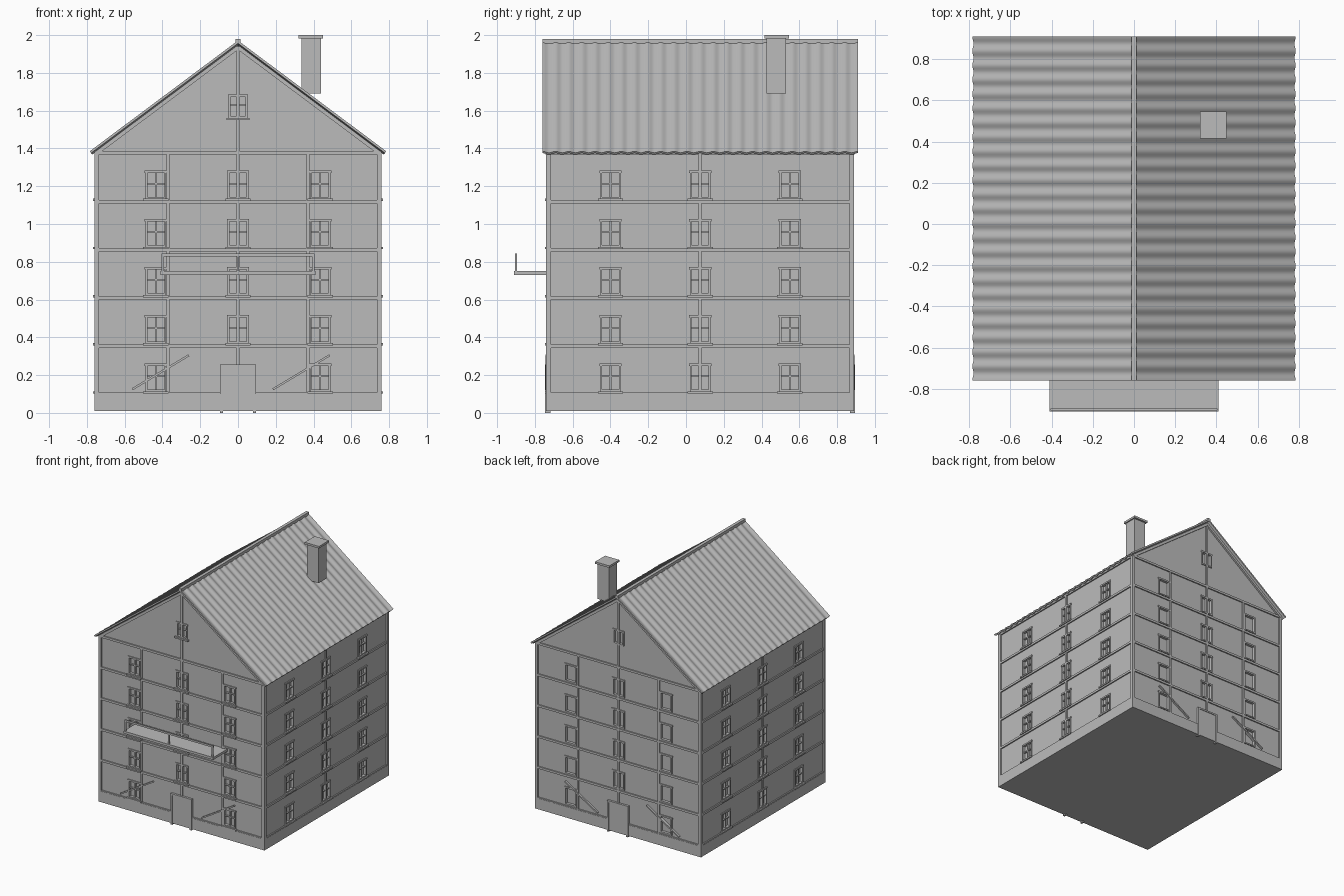
import bpy, bmesh, math
from mathutils import Vector, Matrix

if "Cube" in bpy.data.objects:
    bpy.data.objects.remove(bpy.data.objects["Cube"])

grey = bpy.data.materials.new("plain grey")
grey.diffuse_color = (0.5, 0.5, 0.5, 1)
grey.use_nodes = True
grey.node_tree.nodes["Principled BSDF"].inputs["Base Color"].default_value = grey.diffuse_color

# overall wall limits
X, Y0, Y1 = 0.76, -0.74, 0.89
YM = (Y0 + Y1) / 2
FLOORS = [0.10, 0.355, 0.61, 0.865, 1.12]
EAVE, RIDGE = 1.375, 1.965
SLOPE = math.atan2(RIDGE - EAVE, 0.79)


def add_box(bm, x0, x1, y0, y1, z0, z1):
    c = ((x0 + x1) / 2, (y0 + y1) / 2, (z0 + z1) / 2)
    s = (abs(x1 - x0), abs(y1 - y0), abs(z1 - z0), 1)
    bmesh.ops.create_cube(bm, size=1, matrix=Matrix.Translation(c) @ Matrix.Diagonal(s))


def finish(bm, name):
    bmesh.ops.recalc_face_normals(bm, faces=bm.faces)
    me = bpy.data.meshes.new(name)
    bm.to_mesh(me)
    bm.free()
    me.materials.append(grey)
    ob = bpy.data.objects.new(name, me)
    bpy.context.collection.objects.link(ob)
    return ob


def boxes(name, items):
    bm = bmesh.new()
    for b in items:
        add_box(bm, *b)
    return finish(bm, name)


def slanted(bm, a, b, width, y0, y1):
    """Bar between two (x, z) points, spanning y0 to y1."""
    a, b = Vector((a[0], 0, a[1])), Vector((b[0], 0, b[1]))
    d = b - a
    m = Matrix.Translation((a + b) / 2 + Vector((0, (y0 + y1) / 2, 0)))
    m = m @ Matrix.Rotation(-math.atan2(d.z, d.x), 4, 'Y')
    m = m @ Matrix.Diagonal((d.length, y1 - y0, width, 1))
    bmesh.ops.create_cube(bm, size=1, matrix=m)


# wall mapping: u along the wall, d outward from the wall surface, v up
def on_wall(side, u0, u1, d0, d1, z0, z1):
    if side == "front":
        return (u0, u1, Y0 + 0.012 - d1, Y0 + 0.012 - d0, z0, z1)
    if side == "back":
        return (u0, u1, Y1 - 0.012 + d0, Y1 - 0.012 + d1, z0, z1)
    if side == "right":
        return (X - 0.012 + d0, X - 0.012 + d1, u0, u1, z0, z1)
    return (-X + 0.012 - d1, -X + 0.012 - d0, u0, u1, z0, z1)


# house body with a gable profile
bm = bmesh.new()
w = X - 0.012
prof = [(-w, 0.05), (w, 0.05), (w, 1.385), (0, 1.942), (-w, 1.385)]
face = bm.faces.new([bm.verts.new((x, Y0 + 0.012, z)) for x, z in prof])
ext = bmesh.ops.extrude_face_region(bm, geom=[face])
bmesh.ops.translate(bm, vec=(0, Y1 - Y0 - 0.024, 0),
                    verts=[v for v in ext["geom"] if isinstance(v, bmesh.types.BMVert)])
body = finish(bm, "house_walls")

# windows: recess, frame, glazing bars and sill
cuts, frames, sills = [], [], []


def window(side, u, z, wid=0.11, hgt=0.145):
    h, t = wid / 2, 0.01
    z0, z1 = z + 0.014, z + 0.014 + hgt

    def put(lst, *a):
        lst.append(on_wall(side, *a))
    put(cuts, u - h, u + h, -0.015, 0.03, z0, z1)
    d = (-0.016, 0.008)
    for s in (-1, 1):
        put(frames, u + s * h, u + s * (h - t), *d, z0, z1)
    put(frames, u - h - 0.004, u + h + 0.004, *d, z1 - t, z1 + 0.003)
    put(frames, u - h, u + h, *d, z0, z0 + t)
    if side != "back":
        put(frames, u - 0.005, u + 0.005, -0.016, 0.0, z0, z1)
        zm = z0 + hgt * 0.55
        put(frames, u - h, u + h, -0.016, 0.0, zm - 0.004, zm + 0.004)
        put(sills, u - h - 0.012, u + h + 0.012, -0.005, 0.019, z0 - 0.012, z0)


for i, z in enumerate(FLOORS):
    for side in ("front", "back"):
        for u in (-0.435, 0, 0.435):
            if u or i:
                window(side, u, z)
    for side in ("left", "right"):
        for u in (YM - 0.475, YM, YM + 0.475):
            window(side, u, z)
window("front", 0, 1.548, 0.1, 0.12)
window("back", 0, 1.548, 0.1, 0.12)
boxes("window_frames", frames)
boxes("window_sills", sills)

cutter = boxes("window_cutter", cuts)
cutter.hide_render = True
cutter.hide_viewport = True
cutter.display_type = 'WIRE'
mod = body.modifiers.new("recesses", 'BOOLEAN')
mod.operation, mod.solver, mod.object = 'DIFFERENCE', 'EXACT', cutter

# plinth
boxes("plinth", [(-X, X, Y0, Y1, 0.01, 0.10)])

# timber frame: floor beams and posts
beams = []
for z in FLOORS + [1.38]:
    for side, a, b in (("front", -X, X), ("back", -X, X), ("left", Y0, Y1), ("right", Y0, Y1)):
        beams.append(on_wall(side, a, b, -0.01, 0.010, z - 0.011, z + 0.007))
boxes("floor_beams", beams)
posts = []
for side in ("front", "back"):
    for u in (-0.37, 0.37):
        posts.append(on_wall(side, u - 0.008, u + 0.008, -0.01, 0.009, 0.1, 1.38))
    posts.append(on_wall(side, -0.008, 0.008, -0.01, 0.009, 0.25, 1.94))
for side in ("left", "right"):
    posts.append(on_wall(side, YM - 0.008, YM + 0.008, -0.01, 0.009, 0.1, 1.38))
for s in (-1, 1):
    for ya, yb in ((Y0, Y0 + 0.025), (Y1 - 0.025, Y1)):
        posts.append((s * X, s * (X - 0.025), ya, yb, 0.1, 1.38))
boxes("wall_posts", posts)

# diagonal braces and gable rafters on both ends
bm = bmesh.new()
for y0, y1 in ((Y0 - 0.003, Y0 + 0.02), (Y1 - 0.02, Y1 + 0.003)):
    for x in (-0.56, 0.185):
        slanted(bm, (x, 0.125), (x + 0.30, 0.305), 0.011, y0, y1)
    for s in (-1, 1):
        slanted(bm, (s * 0.75, 1.375), (0, 1.935), 0.02, y0, y1)
finish(bm, "braces_and_rafters")

# doors with frames reaching the ground
door, door_frame = [], []
for side in ("front", "back"):
    door.append(on_wall(side, -0.08, 0.08, -0.01, 0.013, 0.01, 0.245))
    for s in (-1, 1):
        door_frame.append(on_wall(side, s * 0.08, s * 0.096, -0.01, 0.018, 0.0, 0.255))
    door_frame.append(on_wall(side, -0.096, 0.096, -0.01, 0.018, 0.243, 0.256))
boxes("doors", door)
boxes("door_frames", door_frame)

# balcony slab and open railing
boxes("balcony_floor", [(-0.41, 0.41, -0.91, Y0 + 0.02, 0.73, 0.75)])
rail = [(-0.405, 0.405, -0.905, -0.895, 0.828, 0.843)]
rail += [(x - 0.006, x + 0.006, -0.905, -0.895, 0.75, 0.84) for x in (-0.398, 0, 0.398)]
boxes("balcony_railing", rail)

# corrugated roof sheets
RY0, RY1, WAVES, STEPS = -0.76, 0.91, 24, 8
nx, nz = math.sin(SLOPE), math.cos(SLOPE)
for s, name in ((-1, "roof_left"), (1, "roof_right")):
    bm = bmesh.new()
    rings = []
    for i in range(WAVES * STEPS + 1):
        y = RY0 + (RY1 - RY0) * i / (WAVES * STEPS)
        h = 0.005 * math.cos(2 * math.pi * i / STEPS)
        pts = [(0, RIDGE, h), (0.782, EAVE + 0.006, h),
               (0.782, EAVE + 0.006, h - 0.012), (0, RIDGE, h - 0.012)]
        rings.append([bm.verts.new((s * (x + nx * o), y, z + nz * o)) for x, z, o in pts])
    for a, b in zip(rings, rings[1:]):
        for k in range(4):
            bm.faces.new((a[k], a[(k + 1) % 4], b[(k + 1) % 4], b[k]))
    bm.faces.new(rings[0])
    bm.faces.new(rings[-1])
    roof = finish(bm, name)
    bpy.context.view_layer.objects.active = roof
    roof.select_set(True)
    bpy.ops.object.shade_smooth_by_angle(angle=math.radians(40))
    roof.select_set(False)

# ridge cap
boxes("ridge_cap", [(-0.013, 0.013, RY0, RY1, 1.955, 1.98)])

# chimney
boxes("chimney", [(0.335, 0.44, 0.425, 0.53, 1.69, 1.985)])
boxes("chimney_cap", [(0.32, 0.45, 0.415, 0.545, 1.983, 2.0)])
